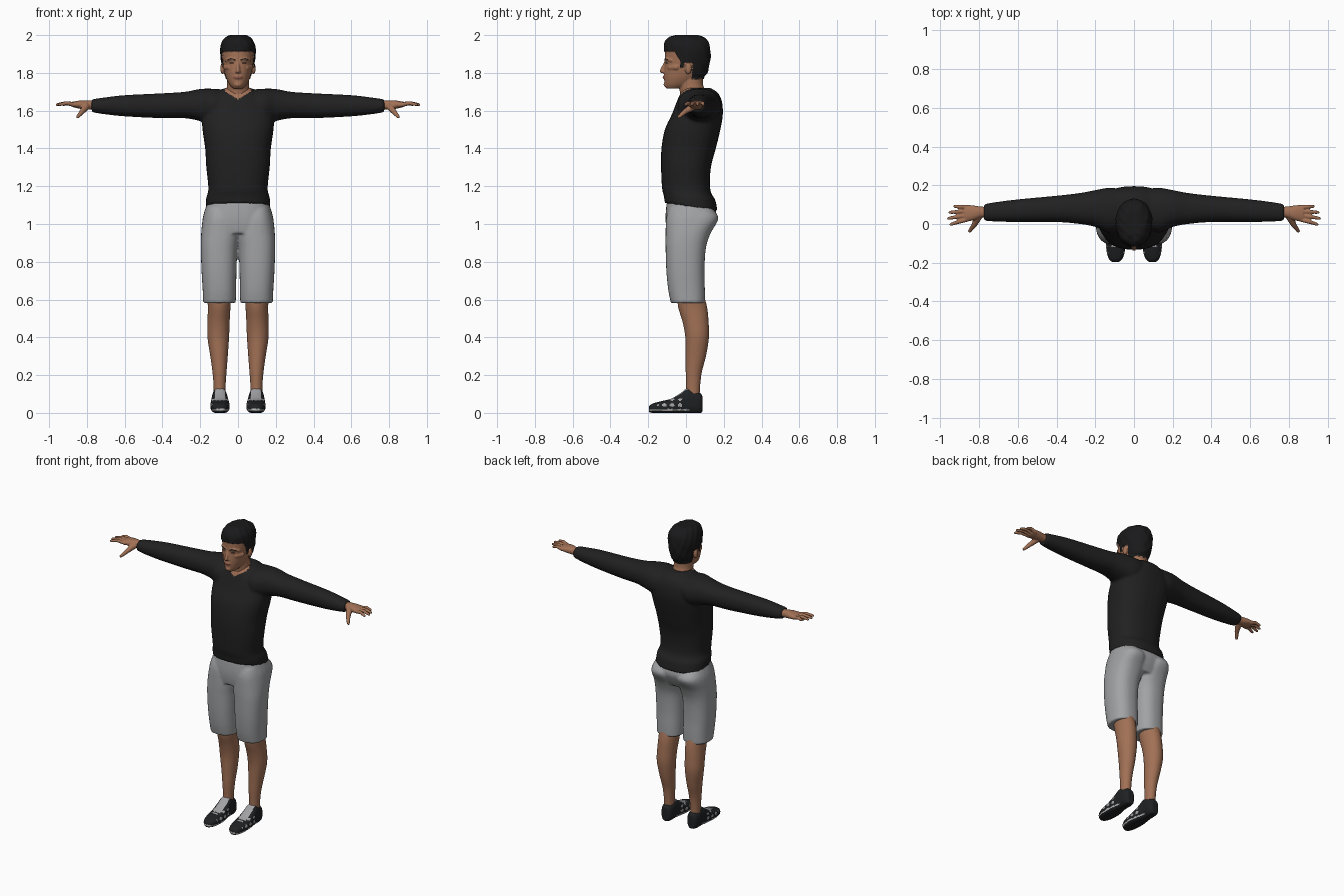
import bpy, bmesh, math
from mathutils import Vector, Matrix

cube = bpy.data.objects.get("Cube")
if cube:
    bpy.data.objects.remove(cube)


def material(name, rgb):
    m = bpy.data.materials.new(name)
    m.use_nodes = True
    color = (*rgb, 1)
    m.diffuse_color = color
    bsdf = m.node_tree.nodes["Principled BSDF"]
    bsdf.inputs["Base Color"].default_value = color
    bsdf.inputs["Roughness"].default_value = 0.8
    return m


SKIN = material("skin", (0.36, 0.165, 0.092))
LIP = material("lip", (0.27, 0.10, 0.07))
EYE = material("eye_brown", (0.07, 0.035, 0.025))
HAIR = material("hair_black", (0.010, 0.010, 0.011))
SHIRT = material("shirt_black", (0.015, 0.015, 0.015))
SHORTS = material("shorts_grey", (0.36, 0.365, 0.375))
SHOE = material("shoe_black", (0.014, 0.015, 0.017))
PANEL = material("shoe_grey", (0.36, 0.36, 0.37))
TRIM = material("shoe_trim", (0.55, 0.55, 0.55))


def spline(rows, steps=4):
    """Smooth the list of cross-sections."""
    out = []
    for i in range(len(rows) - 1):
        a, b = rows[max(i - 1, 0)], rows[i]
        c, d = rows[i + 1], rows[min(i + 2, len(rows) - 1)]
        for k in range(steps):
            t = k / steps
            out.append([q + 0.5 * t * (r - p + t * (2*p - 5*q + 4*r - s + t * (3*(q - r) + s - p)))
                        for p, q, r, s in zip(a, b, c, d)])
    return out + [list(rows[-1])]


def loft(bm, axis, rows, side=1, power=2.2, n=32):
    """Rows hold: position along the axis, then low/high extents on the other two axes."""
    rings = []
    for t, u0, u1, v0, v1 in spline(rows):
        ring = []
        for k in range(n):
            ca, sa = math.cos(math.tau * k / n), math.sin(math.tau * k / n)
            u = (u0 + u1) / 2 + (u1 - u0) / 2 * math.copysign(abs(ca) ** (2 / power), ca)
            v = (v0 + v1) / 2 + (v1 - v0) / 2 * math.copysign(abs(sa) ** (2 / power), sa)
            p = {"x": (t, u, v), "y": (u, t, v), "z": (u, v, t)}[axis]
            ring.append(bm.verts.new((p[0] * side, p[1], p[2])))
        rings.append(ring)
    for a, b in zip(rings, rings[1:]):
        for k in range(n):
            bm.faces.new((a[k], a[(k + 1) % n], b[(k + 1) % n], b[k]))
    bm.faces.new(rings[0])
    bm.faces.new(rings[-1])


def centred(rows):
    return [(z, -w, w, y0, y1) for z, w, y0, y1 in rows]


def ball(bm, center, size):
    m = Matrix.Translation(center) @ Matrix.Diagonal((*size, 1))
    bmesh.ops.create_uvsphere(bm, u_segments=16, v_segments=10, radius=1, matrix=m)


def limb(bm, points, radii, side=1):
    """Chain of rounded tapering segments."""
    pts = [Vector((x * side, y, z)) for x, y, z in points]
    for p, r in zip(pts, radii):
        ball(bm, p, (r, r, r))
    for p, q, r, s in zip(pts, pts[1:], radii, radii[1:]):
        d = q - p
        m = Matrix.Translation((p + q) / 2) @ d.to_track_quat("Z", "Y").to_matrix().to_4x4()
        bmesh.ops.create_cone(bm, cap_ends=True, segments=16, radius1=r, radius2=s,
                              depth=d.length, matrix=m)


def finish(name, bm, mats, voxel, rule=None, smooth=3):
    """Fuse the shapes into one smooth skin, then colour its faces by rule."""
    bmesh.ops.recalc_face_normals(bm, faces=bm.faces)
    mesh = bpy.data.meshes.new(name)
    bm.to_mesh(mesh)
    bm.free()
    ob = bpy.data.objects.new(name, mesh)
    bpy.context.collection.objects.link(ob)
    rm = ob.modifiers.new("fuse", "REMESH")
    rm.mode, rm.voxel_size = "VOXEL", voxel
    sm = ob.modifiers.new("soften", "SMOOTH")
    sm.factor, sm.iterations = 0.5, smooth
    bpy.context.view_layer.update()
    fused = bpy.data.meshes.new_from_object(ob.evaluated_get(bpy.context.evaluated_depsgraph_get()))
    ob.modifiers.clear()
    ob.data = fused
    fused.materials.clear()
    for m in mats:
        fused.materials.append(m)
    for f in fused.polygons:
        f.use_smooth = True
        f.material_index = rule(f.center, f.normal) if rule else 0
    return ob


SIDES = (1, -1)

# Sweater: torso and sleeves fused, hem dropping toward the back
bm = bmesh.new()
loft(bm, "z", centred([
    (1.11, .172, -.112, .167), (1.15, .168, -.118, .155), (1.19, .157, -.127, .128),
    (1.30, .168, -.132, .132), (1.40, .174, -.13, .158), (1.50, .188, -.112, .182),
    (1.58, .19, -.075, .195), (1.65, .165, -.048, .19), (1.695, .11, -.028, .168),
    (1.72, .07, -.01, .13)]), power=2.4)
for v in bm.verts:
    if v.co.z < 1.2:
        v.co.z -= 0.16 * (v.co.y + 0.1) * (1.2 - v.co.z) / 0.09
for s in SIDES:
    loft(bm, "x", [
        (.06, -.02, .18, 1.56, 1.71), (.13, -.045, .187, 1.53, 1.716), (.20, -.015, .175, 1.545, 1.715),
        (.28, 0, .16, 1.56, 1.70), (.40, .01, .146, 1.56, 1.692), (.60, .01, .127, 1.57, 1.682),
        (.72, .013, .112, 1.583, 1.668), (.775, .017, .102, 1.593, 1.66)], s)
finish("sweater", bm, [SHIRT, SKIN], .008,
       lambda c, n: int(c.y < .03 and abs(c.x) < .07 and c.z > 1.66 + .6 * abs(c.x)))

# Shorts: hips and two legs
bm = bmesh.new()
loft(bm, "z", centred([(.95, .188, -.10, .12), (1.0, .19, -.107, .148), (1.05, .183, -.108, .162),
                       (1.12, .16, -.102, .14)]), power=2.5)
for s in SIDES:
    loft(bm, "z", [
        (.582, .012, .184, -.08, .1), (.65, .01, .187, -.094, .1), (.75, .008, .193, -.104, .098),
        (.87, .003, .197, -.108, .105), (.95, -.01, .195, -.108, .13), (1.03, .0, .186, -.105, .172),
        (1.08, .02, .17, -.09, .14)], s, 2.4)
finish("shorts", bm, [SHORTS], .008)

for s in SIDES:
    tag = "left" if s > 0 else "right"

    # Bare lower leg
    bm = bmesh.new()
    loft(bm, "z", [
        (.07, .067, .128, .0, .072), (.15, .065, .13, .0, .076), (.22, .06, .136, -.002, .085),
        (.30, .054, .147, -.002, .106), (.40, .047, .162, -.004, .122), (.48, .044, .162, -.018, .12),
        (.56, .04, .16, -.042, .112), (.64, .04, .165, -.05, .09)], s, 2)
    finish(tag + "_lower_leg", bm, [SKIN], .007)

    # Hand: wrist and palm, four fingers, thumb
    bm = bmesh.new()
    loft(bm, "x", [
        (.75, .035, .088, 1.605, 1.653), (.79, .032, .09, 1.605, 1.654), (.825, .02, .095, 1.608, 1.655),
        (.86, .014, .098, 1.615, 1.65), (.875, .02, .093, 1.62, 1.648)], s)
    for k, reach in enumerate((.945, .957, .95, .925)):
        root, tip = .024 + .021 * k, -.002 + .031 * k
        mid = (.868 + reach) / 2
        limb(bm, [(.86, root, 1.63), (mid, (root + tip) / 2, 1.64), (reach, tip, 1.632)],
             (.012, .0105, .008), s)
    limb(bm, [(.805, .035, 1.62), (.825, -.005, 1.595), (.848, -.036, 1.568)], (.02, .014, .009), s)
    finish(tag + "_hand", bm, [SKIN], .004, smooth=2)

    # Shoe: dark upper, grey tongue and side panels, pale sole line
    bm = bmesh.new()
    loft(bm, "y", [
        (-.197, .08, .112, .004, .034), (-.18, .06, .13, .0, .048), (-.14, .047, .142, -.003, .06),
        (-.08, .044, .146, -.004, .075), (-.03, .05, .143, -.004, .104), (.01, .056, .138, -.004, .132),
        (.05, .057, .136, -.004, .115), (.075, .063, .13, -.002, .105), (.087, .075, .118, .005, .09)],
        s, 2.6)
    for v in bm.verts:
        v.co.z = max(v.co.z, 0)

    def shoe_rule(c, n):
        off = abs(abs(c.x) - .095)
        if .012 < c.z < .02 and c.y < .02:
            return 2
        if off < .026 and -.1 < c.y < .02 and c.z > .055 and n.z > .2:
            return 1
        if -.15 < c.y < -.02 and .03 < c.z < .075 and math.sin(c.y * 150) + math.sin(c.z * 190) > .55:
            return 1
        return 0
    finish(tag + "_shoe", bm, [SHOE, PANEL, TRIM], .005, shoe_rule, 2)

# Head: skull, neck and facial forms fused
bm = bmesh.new()
loft(bm, "z", centred([
    (1.718, .028, -.105, -.02), (1.738, .046, -.113, .03), (1.77, .062, -.116, .075),
    (1.80, .071, -.117, .104), (1.84, .079, -.114, .117), (1.88, .085, -.112, .122),
    (1.92, .087, -.11, .122), (1.955, .08, -.107, .116), (1.98, .063, -.09, .095),
    (1.994, .035, -.05, .06)]), power=2.15)
loft(bm, "z", centred([(1.65, .07, -.028, .12), (1.70, .063, -.033, .105), (1.74, .058, -.038, .09),
                       (1.80, .058, -.04, .09)]), power=2)
limb(bm, [(0, -.106, 1.858), (0, -.122, 1.825), (0, -.128, 1.81)], (.008, .01, .011))
ball(bm, (0, -.113, 1.806), (.018, .014, .01))
ball(bm, (0, -.108, 1.776), (.026, .016, .011))
ball(bm, (0, -.103, 1.738), (.022, .016, .015))
for s in SIDES:
    limb(bm, [(.014, -.107, 1.868), (.04, -.098, 1.873), (.06, -.077, 1.866)], (.009, .01, .009), s)
    limb(bm, [(.045, -.084, 1.828), (.064, -.05, 1.83)], (.014, .016), s)
    ball(bm, (s * .082, .012, 1.823), (.012, .018, .03))


def is_hair(c):
    if abs(c.x) > .074 and -.01 < c.y < .036 and c.z < 1.852:
        return False
    if c.y < -.06:
        line = 1.914
    elif c.y < -.03:
        line = 1.914 - (c.y + .06) * 1.6
    elif c.y < -.008:
        line = 1.83
    else:
        line = 1.855 if c.y < .03 else 1.768
    return c.z > line


def face_rule(c, n):
    ax = abs(c.x)
    if is_hair(c):
        return 1
    if c.y < -.05:
        if .014 < ax < .055 and abs(c.z - 1.874 + abs(ax - .036) * .2) < .0035:
            return 1
        if abs(ax - .033) < .012 and abs(c.z - 1.852) < .004:
            return 2
        if ax < .024 and abs(c.z - 1.776) < .007:
            return 3
    return 0


head = finish("head", bm, [SKIN, HAIR, EYE, LIP], .004, face_rule)

# Raise the hair above the scalp with gentle tufts
lift = [(v, v.normal.copy()) for v in head.data.vertices if is_hair(v.co)]
for v, normal in lift:
    tuft = math.sin(v.co.x * 110 + v.co.y * 40) * math.sin(v.co.y * 90 + v.co.z * 60)
    v.co += normal * (.0075 + .002 * tuft)
    v.co.z = min(v.co.z, 2.0)
